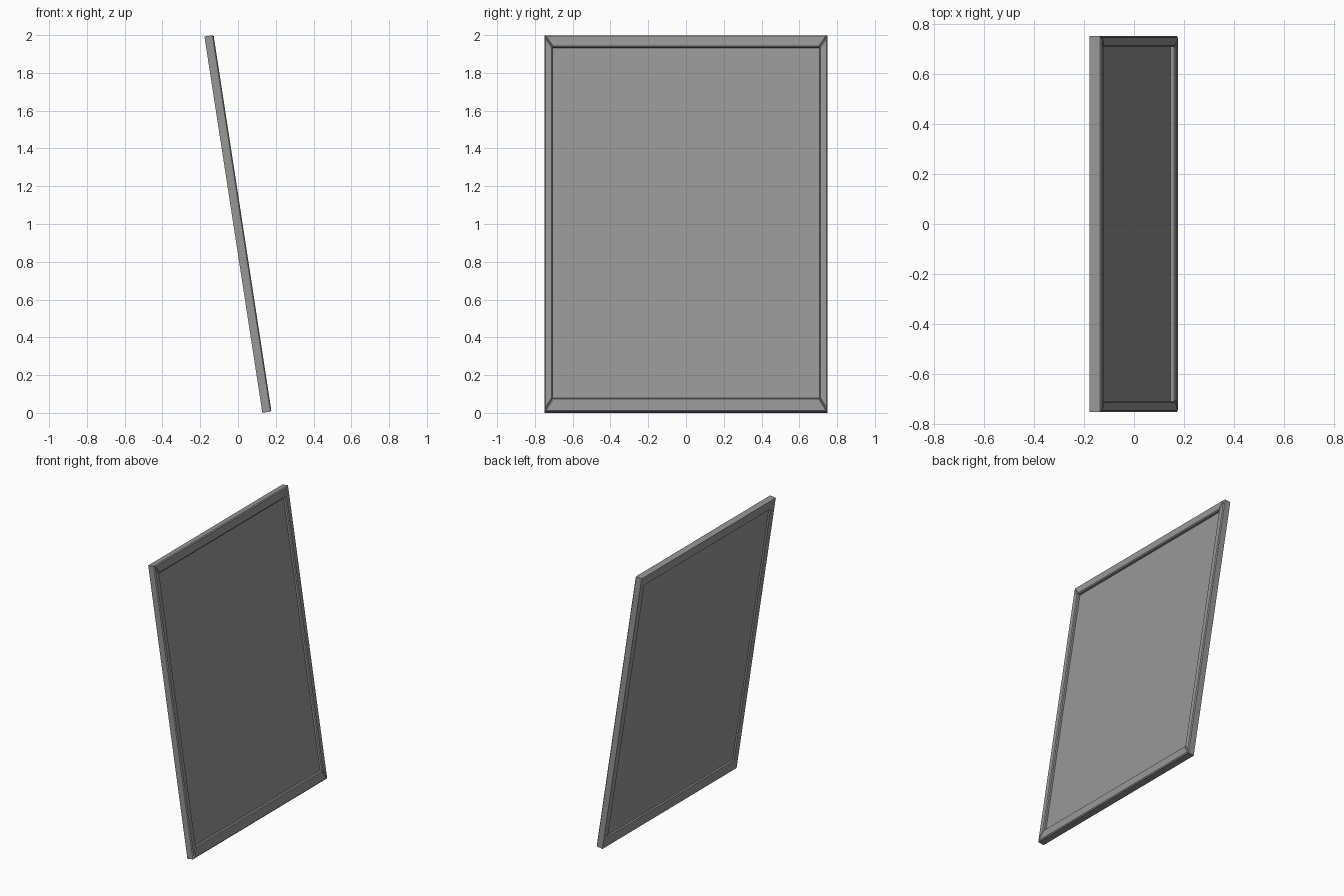
import bpy, bmesh, math
from mathutils import Vector

if "Cube" in bpy.data.objects:
    bpy.data.objects.remove(bpy.data.objects["Cube"])

L, T, HALF = 2.016, 0.049, 0.75          # length, thickness, half width
SIDE, TOP, BOTTOM = 0.044, 0.065, 0.073  # frame bar widths
BEVEL = 0.006
TILT = math.radians(8.75)
c, s = math.cos(TILT), math.sin(TILT)

grey = bpy.data.materials.new("dark_grey")
grey.diffuse_color = (0.31, 0.31, 0.31, 1)
grey.use_nodes = True
grey.node_tree.nodes["Principled BSDF"].inputs["Base Color"].default_value = grey.diffuse_color


def lean(x, y, z):
    """Tilt a point backwards and centre the model."""
    return Vector((c * x - s * z + 0.129, y, s * x + c * z))


def make_object(name, bm):
    bmesh.ops.recalc_face_normals(bm, faces=bm.faces)
    me = bpy.data.meshes.new(name)
    bm.to_mesh(me)
    bm.free()
    me.materials.append(grey)
    ob = bpy.data.objects.new(name, me)
    bpy.context.collection.objects.link(ob)


# Four mitred frame bars, bevelled around the front face
outer = [(-HALF, 0), (HALF, 0), (HALF, L), (-HALF, L)]
h, lo, hi = HALF - SIDE, BOTTOM, L - TOP
inner = [(-h, lo), (h, lo), (h, hi), (-h, hi)]
for i, name in enumerate(("bottom_bar", "right_bar", "top_bar", "left_bar")):
    j = (i + 1) % 4
    outline = [outer[i], outer[j], inner[j], inner[i]]
    bm = bmesh.new()
    back = [bm.verts.new(lean(0, *p)) for p in outline]
    front = [bm.verts.new(lean(T, *p)) for p in outline]
    bm.faces.new(back[::-1])
    face = bm.faces.new(front)
    for k in range(4):
        m = (k + 1) % 4
        bm.faces.new((back[k], back[m], front[m], front[k]))
    bmesh.ops.bevel(bm, geom=list(face.edges), offset=BEVEL, segments=1,
                    profile=0.5, affect='EDGES')
    make_object(name, bm)

# Panel recessed between the bars
bm = bmesh.new()
bmesh.ops.create_cube(bm, size=1)
for v in bm.verts:
    v.co = lean(0.029 if v.co.x > 0 else 0.012,
                math.copysign(h + 0.005, v.co.y),
                hi + 0.005 if v.co.z > 0 else lo - 0.005)
make_object("panel", bm)
